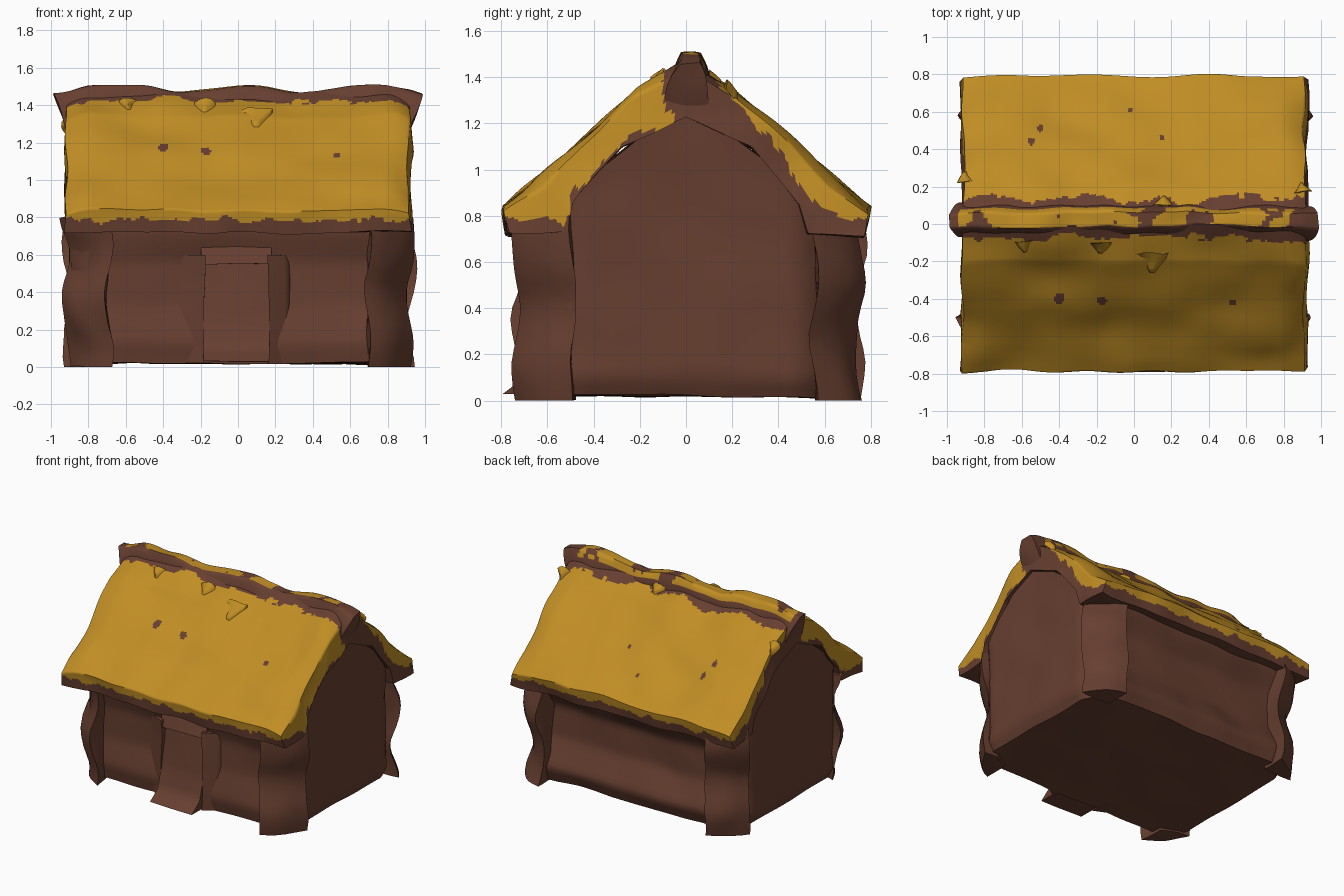
import bpy, bmesh, math
from mathutils import Vector, noise

cube = bpy.data.objects.get("Cube")
if cube:
    bpy.data.objects.remove(cube)


def material(name, colour):
    mat = bpy.data.materials.new(name)
    mat.use_nodes = True
    mat.diffuse_color = (*colour, 1)
    mat.node_tree.nodes["Principled BSDF"].inputs["Base Color"].default_value = (*colour, 1)
    return mat


MUD = material("mud_brown", (0.135, 0.049, 0.030))
STRAW = material("straw_yellow", (0.53, 0.268, 0.018))


def mix(a, b, t):
    return a + (b - a) * t


def along(points, t):
    """Position at t (0 to 1) on an evenly stepped polyline."""
    s = t * (len(points) - 1)
    i = min(int(s), len(points) - 2)
    return Vector(points[i]).lerp(Vector(points[i + 1]), s - i)


def rag(p, freq=9):
    return noise.noise(p * freq) + 0.5 * noise.noise(p * freq * 3)


def block(name, segs, shape, rule=None, rough=0.012, freq=3.5):
    """Subdivided box in u, v, w (-1 to 1), bent by shape and roughened by hand."""
    bm = bmesh.new()
    verts, param = {}, {}

    def vert(key):
        if key not in verts:
            uvw = Vector([2 * k / n - 1 for k, n in zip(key, segs)])
            p = Vector(shape(*uvw))
            p += noise.noise_vector(p * freq) * rough
            p.z = max(p.z, 0)
            verts[key] = bm.verts.new(p)
            param[verts[key]] = uvw
        return verts[key]

    for axis in range(3):
        b, c = (axis + 1) % 3, (axis + 2) % 3
        for side in (0, segs[axis]):
            for i in range(segs[b]):
                for j in range(segs[c]):
                    quad = []
                    for di, dj in ((0, 0), (1, 0), (1, 1), (0, 1)):
                        key = [0, 0, 0]
                        key[axis], key[b], key[c] = side, i + di, j + dj
                        quad.append(vert(tuple(key)))
                    face = bm.faces.new(quad)
                    if rule:
                        uvw = sum((param[q] for q in quad), Vector()) / 4
                        face.material_index = int(rule(uvw, face.calc_center_median()))
    bmesh.ops.recalc_face_normals(bm, faces=bm.faces)
    mesh = bpy.data.meshes.new(name)
    bm.to_mesh(mesh)
    bm.free()
    mesh.materials.append(MUD)
    mesh.materials.append(STRAW)
    obj = bpy.data.objects.new(name, mesh)
    bpy.context.collection.objects.link(obj)
    bpy.ops.object.select_all(action="DESELECT")
    obj.select_set(True)
    bpy.context.view_layer.objects.active = obj
    bpy.ops.object.shade_smooth_by_angle(angle=math.radians(60))


# Mud walls with gables: swollen foot, coved under the eaves, cut-off corners
def wall_shape(u, v, w):
    z = 0.02 + (w + 1) / 2 * (1.28 - 0.5 * abs(v))
    foot = max(0, 1 - abs(z - 0.13) / 0.2)
    cove = min(1, max(0, (z - 0.56) / 0.16))
    swell = 0.09 * foot + 0.10 * cove if v > 0 else 0.04 * foot + 0.05 * cove
    y = v * (0.60 + swell * abs(v))
    x = 0.895 - 0.06 * max(0, 1 - z / 0.1) + 0.015 * abs(w) ** 4
    return u * (x - 0.8 * max(0, abs(y) - 0.49)), y, z


block("walls", (24, 24, 24), wall_shape)

# Thatched roof: one folded slab
OUTER = [(0, 1.47), (0.2, 1.37), (0.45, 1.16), (0.65, 0.98), (0.79, 0.84)]
INNER = [(0, 1.22), (0.28, 1.10), (0.49, 0.86), (0.53, 0.73), (0.77, 0.72)]
SPOTS = [(-0.4, -0.4, 0.03), (-0.17, -0.41, 0.025), (0.53, -0.42, 0.017), (-0.5, 0.51, 0.018),
         (-0.55, 0.44, 0.018), (-0.02, 0.61, 0.013), (0.15, 0.46, 0.015)]


def roof_shape(u, v, w):
    end = max(0, (abs(u) - 0.84) / 0.16)
    t = (w + 1) / 2 * (1 - 0.2 * end * end)
    p = along(INNER, abs(v)).lerp(along(OUTER, abs(v)), t)
    sag = 0.045 * t * (1 - u ** 4) * math.sin(math.pi * abs(v))
    return u * (0.93 - 0.02 * t), math.copysign(p.x, v), p.y - sag


def roof_rule(uvw, p):
    u, v, w = uvw
    n = rag(p)
    ridge = 0.13 if v > 0 else 0.08
    if w < -0.999 or abs(p.y) < ridge + 0.05 * n or p.z < 0.785 + 0.035 * n:
        return False
    if any(math.hypot(p.x - x, p.y - y) < r for x, y, r in SPOTS):
        return False
    if abs(u) > 0.999:
        edge = -0.75 if v < 0 else (0.65 if v < 0.4 else 0.05)
        return w > edge + 0.45 * n
    return True


block("thatched_roof", (160, 140, 10), roof_shape, roof_rule, 0.022)


# Ridge beam with flared, undercut ends
def ridge_shape(u, v, w):
    h = (w + 1) / 2
    flare = max(0, (abs(u) - 0.8) / 0.2)
    x = u * (0.91 + 0.08 * h)
    y = 0.01 + v * mix(0.088, 0.035, h ** 3) * (1 + 0.08 * flare) + 0.015 * h
    top = 1.49 + 0.015 * math.sin(u * 9 + 1) - 0.015 * flare
    return x, y, mix(1.25, top, h)


def ridge_rule(uvw, p):
    return uvw.z > 0.6 and abs(uvw.x) < 0.94 and uvw.y > -0.9 and rag(p, 5) > -0.2


block("ridge_beam", (110, 8, 10), ridge_shape, ridge_rule, 0.022, 5)


# Loose straw folds beside the ridge and at the verges
def straw_tuft(name, x, y, size):
    down = math.copysign(1, y)

    def shape(u, v, w):
        taper = 0.15 + 0.85 * (1 - v * down) / 2
        py = y + v * size * 0.6
        z = 1.50 - 0.8 * abs(py) + 0.012 * w + 0.02 * (1 - u * u)
        return x + u * size * taper, py, z - 0.015
    block(name, (4, 4, 1), shape, lambda uvw, p: abs(p.y) > 0.09, 0.02, 9)


TUFTS = [(0.1, -0.21, 0.09), (-0.58, -0.12, 0.05), (-0.18, -0.13, 0.05),
         (0.15, 0.13, 0.05), (-0.9, 0.26, 0.05), (0.9, 0.2, 0.05)]
for i, tuft in enumerate(TUFTS):
    straw_tuft(f"straw_tuft_{i + 1}", *tuft)


# Corner posts: lumpy slabs set diagonally across each corner
def corner_post(name, sx, sy, y_side, y_front):
    def shape(u, v, w):
        h, a, out = (w + 1) / 2, (u + 1) / 2, (v + 1) / 2
        lump = 0.02 * math.sin(h * 9 + sx + sy) + 0.02 * (1 - u * u)
        x = mix(0.69, mix(0.82, 0.925, out), a) + lump * out
        y = mix(mix(0.56, y_front, out), y_side, a) + lump * out
        return sx * x, sy * y, h * 0.8
    block(name, (6, 4, 14), shape, None, 0.022, 5)


for sx, side in ((1, "left"), (-1, "right")):
    corner_post(f"front_{side}_post", sx, -1, 0.49, 0.735)
    corner_post(f"back_{side}_post", sx, 1, 0.56, 0.755)


# Door surround: the wall swells forward to the opening
def jamb(name, x_wall, x_door):
    def shape(u, v, w):
        a = (u + 1) / 2
        front = mix(-0.60, -0.665, a)
        return mix(x_wall, x_door, a), mix(front, -0.55, (v + 1) / 2), mix(0.02, 0.60, (w + 1) / 2)
    block(name, (4, 3, 8), shape)


def lintel_shape(u, v, w):
    front = mix(-0.655, -0.61, (w + 1) / 2)
    return -0.01 + u * 0.19, mix(front, -0.55, (v + 1) / 2), mix(0.55, 0.68, (w + 1) / 2)


jamb("door_jamb_right", -0.31, -0.18)
jamb("door_jamb_left", 0.27, 0.16)
block("door_lintel", (6, 3, 4), lintel_shape)

# Door panel sweeping out into a doorstep
SWEEP = [(-0.79, 0.03), (-0.70, 0.10), (-0.655, 0.25), (-0.635, 0.40), (-0.62, 0.56)]


def door_shape(u, v, w):
    p = along(SWEEP, (w + 1) / 2)
    return -0.01 + u * 0.175, mix(p.x, -0.55, (v + 1) / 2), p.y


block("door_panel", (6, 2, 12), door_shape, None, 0.008)
